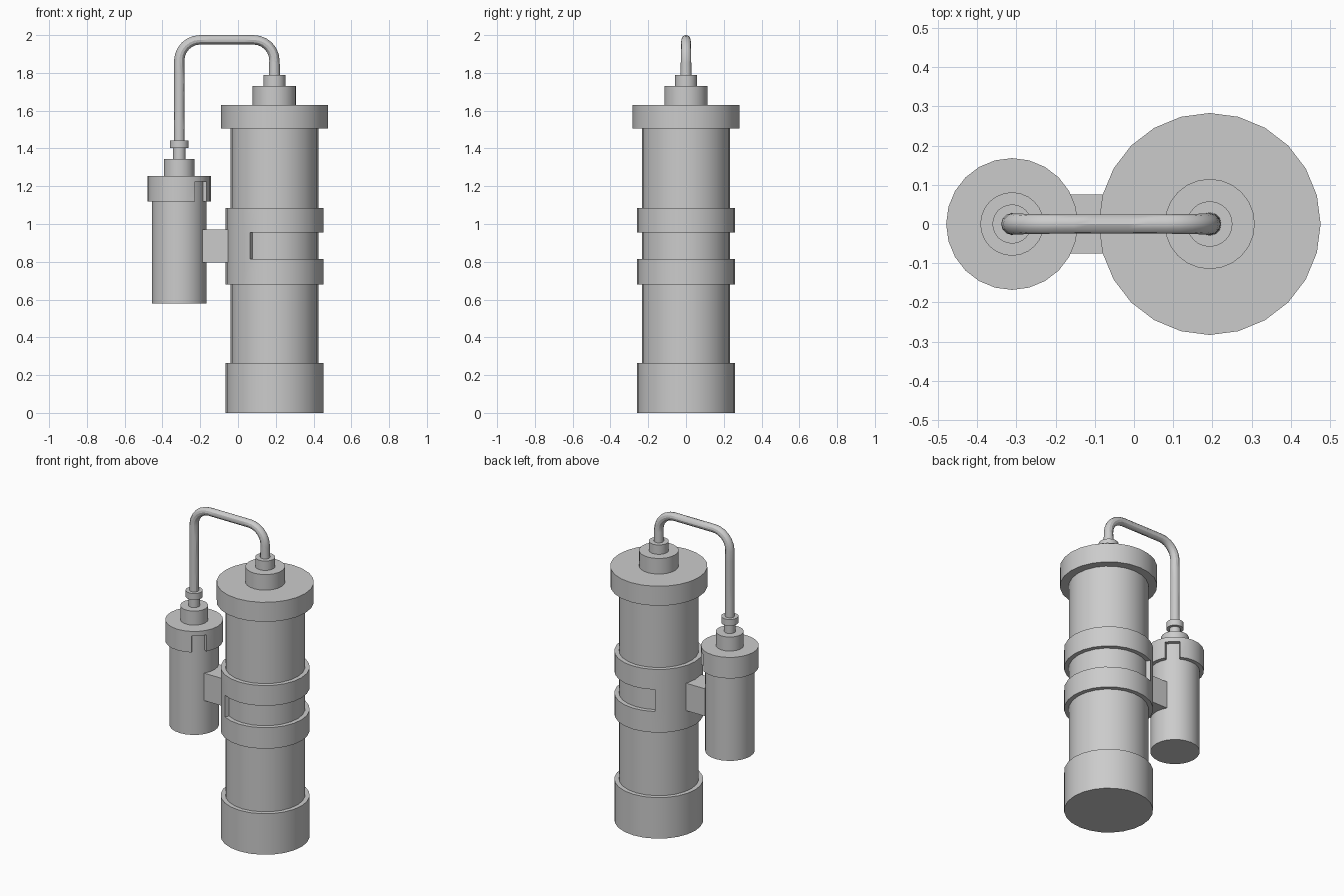
import bpy, bmesh, math

if "Cube" in bpy.data.objects:
    bpy.data.objects.remove(bpy.data.objects["Cube"])

SIDES = 24
TANK_X, BOTTLE_X = 0.193, -0.311


def finish(name, bm, x):
    bmesh.ops.remove_doubles(bm, verts=bm.verts, dist=1e-5)
    bmesh.ops.recalc_face_normals(bm, faces=bm.faces)
    me = bpy.data.meshes.new(name)
    bm.to_mesh(me)
    bm.free()
    ob = bpy.data.objects.new(name, me)
    ob.location.x = x
    bpy.context.collection.objects.link(ob)
    smooth(ob)
    return ob


def smooth(ob):
    bpy.ops.object.select_all(action='DESELECT')
    ob.select_set(True)
    bpy.context.view_layer.objects.active = ob
    bpy.ops.object.shade_smooth_by_angle(angle=math.radians(30))


def polar(r, i, z):
    a = 2 * math.pi * i / SIDES
    return (r * math.cos(a), r * math.sin(a), z)


def lathe(name, x, profile):
    """Solid of revolution from (radius, z) points, capped at both ends."""
    bm = bmesh.new()
    rings = [[bm.verts.new(polar(r, i, z)) for i in range(SIDES)] for r, z in profile]
    for lo, hi in zip(rings, rings[1:]):
        for i in range(SIDES):
            j = (i + 1) % SIDES
            bm.faces.new((lo[i], lo[j], hi[j], hi[i]))
    bm.faces.new(rings[0][::-1])
    bm.faces.new(rings[-1])
    return finish(name, bm, x)


def band(name, x, r_in, r_out, levels, solid):
    """Thick ring of angular cells; solid(i, k) says which cells are filled."""
    bm = bmesh.new()
    layers = len(levels) - 1

    def filled(i, k):
        return 0 <= k < layers and solid(i % SIDES, k)

    def quad(*pts):
        bm.faces.new([bm.verts.new(polar(r, i, levels[k])) for r, i, k in pts])

    a, b = r_in, r_out
    for k in range(layers):
        for i in range(SIDES):
            if not filled(i, k):
                continue
            j, m = i + 1, k + 1
            quad((b, i, k), (b, j, k), (b, j, m), (b, i, m))
            quad((a, i, k), (a, i, m), (a, j, m), (a, j, k))
            for other, h in ((k - 1, k), (k + 1, m)):
                if not filled(i, other):
                    quad((a, i, h), (b, i, h), (b, j, h), (a, j, h))
            for other, s in ((i - 1, i), (i + 1, j)):
                if not filled(other, k):
                    quad((a, s, k), (b, s, k), (b, s, m), (a, s, m))
    return finish(name, bm, x)


# Main tank: foot, body, lid and stepped neck
lathe("tank", TANK_X, [
    (0.259, 0), (0.259, 0.263), (0.232, 0.263), (0.232, 1.505),
    (0.283, 1.505), (0.283, 1.63), (0.115, 1.63), (0.115, 1.73),
    (0.058, 1.73), (0.058, 1.79)])

# Clamp: two rings joined by a plate on the bottle side
band("clamp", TANK_X, 0.225, 0.259, [0.68, 0.815, 0.955, 1.085],
     lambda i, k: k != 1 or 8 <= i < 16)

# Bracket block between clamp and bottle
bm = bmesh.new()
bmesh.ops.create_cube(bm, size=1)
for v in bm.verts:
    v.co.x *= 0.16
    v.co.y *= 0.15
    v.co.z = 0.883 + v.co.z * 0.176
finish("bracket", bm, -0.125)

# Small bottle with neck and pipe fitting
lathe("bottle", BOTTLE_X, [(0.144, 0.58), (0.144, 1.24)])
lathe("bottle_neck", BOTTLE_X, [
    (0.081, 1.235), (0.081, 1.345), (0.033, 1.345), (0.033, 1.402),
    (0.05, 1.402), (0.05, 1.443)])

# Bottle cap with two notches in its lower edge
band("bottle_cap", BOTTLE_X, 0.07, 0.168, [1.12, 1.225, 1.255],
     lambda i, k: k == 1 or i not in (2, 3, 20, 21))

# Bent pipe linking both necks
cu = bpy.data.curves.new("pipe", 'CURVE')
cu.dimensions = '3D'
cu.bevel_depth = 0.028
cu.bevel_resolution = 4
cu.resolution_u = 6
cu.use_fill_caps = True
TOP, B, H = 1.975, 0.11, 0.06
L, R = BOTTLE_X, TANK_X
# x, z, incoming handle, outgoing handle, radius
path = [(L, 1.43, (0, -.1), (0, .1), 1.0),
        (L, TOP - B, (0, -.1), (0, H), 0.98),
        (L + B, TOP, (-H, 0), (.1, 0), 0.88),
        (R - B, TOP, (-.1, 0), (H, 0), 0.88),
        (R, TOP - B, (0, H), (0, -.02), 0.98),
        (R, 1.78, (0, .02), (0, -.02), 1.07)]
sp = cu.splines.new('BEZIER')
sp.bezier_points.add(len(path) - 1)
for p, (x, z, hin, hout, rad) in zip(sp.bezier_points, path):
    p.handle_left_type = p.handle_right_type = 'FREE'
    p.co = (x, 0, z)
    p.handle_left = (x + hin[0], 0, z + hin[1])
    p.handle_right = (x + hout[0], 0, z + hout[1])
    p.radius = rad
pipe = bpy.data.objects.new("pipe", cu)
bpy.context.collection.objects.link(pipe)
bpy.ops.object.select_all(action='DESELECT')
pipe.select_set(True)
bpy.context.view_layer.objects.active = pipe
bpy.ops.object.convert(target='MESH')
smooth(bpy.context.view_layer.objects.active)
